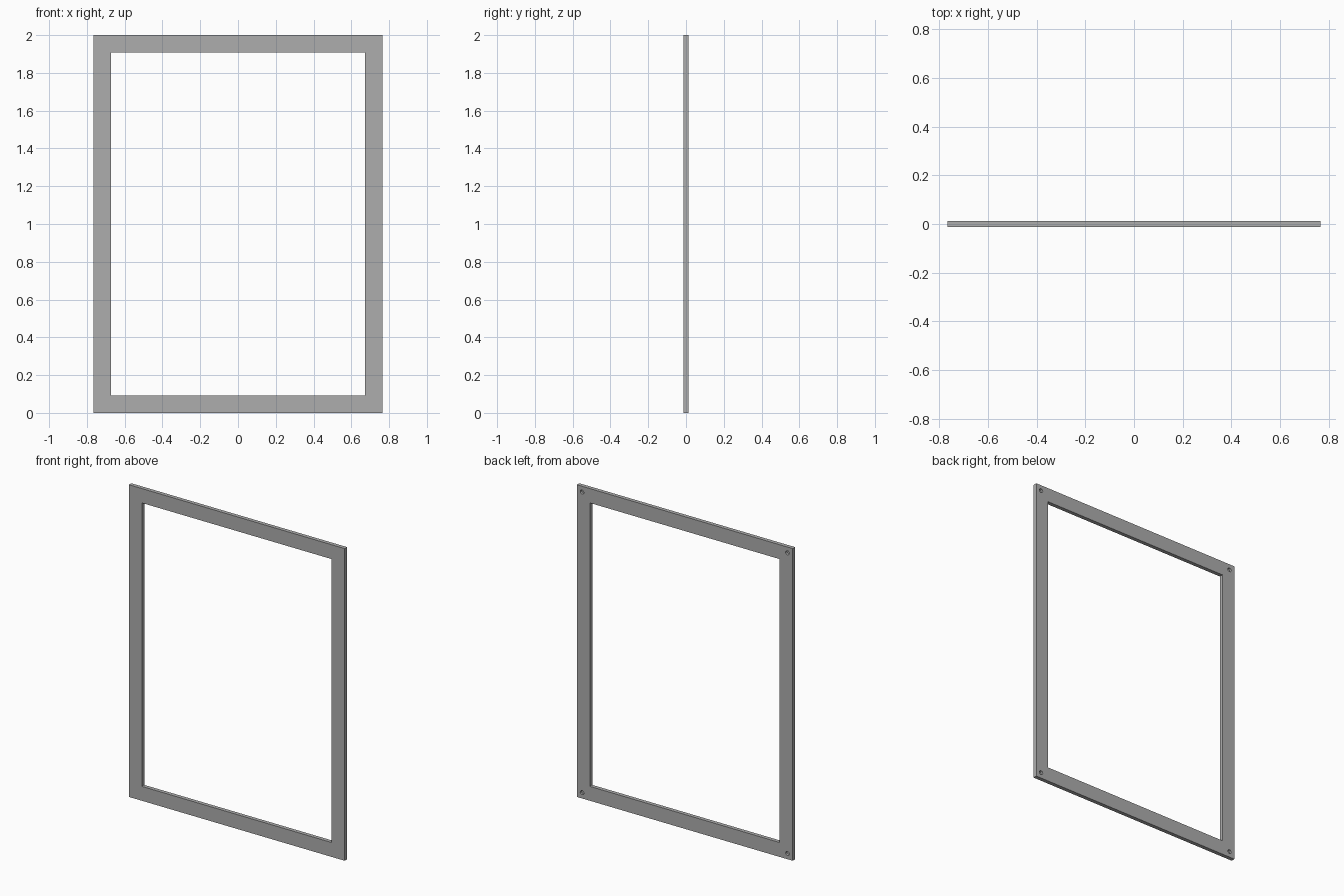
import bpy
from math import pi, radians
from mathutils import Vector

if "Cube" in bpy.data.objects:
    bpy.data.objects.remove(bpy.data.objects["Cube"], do_unlink=True)

WIDTH, HEIGHT, DEPTH = 1.53, 2.0, 0.025
BORDER = 0.092
HOLE_RADIUS, HOLE_DEPTH, HOLE_INSET = 0.013, 0.015, 0.037


def box(name, size):
    bpy.ops.mesh.primitive_cube_add(size=1, location=(0, 0, HEIGHT / 2))
    obj = bpy.context.object
    obj.name = name
    obj.data.transform(obj.matrix_world.Diagonal(Vector((*size, 1))))
    return obj


def cut(target, cutter):
    """Subtract the cutter from the target, then discard the cutter."""
    cutter.hide_render = True
    bpy.context.view_layer.objects.active = target
    mod = target.modifiers.new("cut", "BOOLEAN")
    mod.operation = "DIFFERENCE"
    mod.solver = "EXACT"
    mod.object = cutter
    bpy.ops.object.modifier_apply(modifier=mod.name)
    bpy.data.objects.remove(cutter, do_unlink=True)


# Flat rectangular frame with an open middle
frame = box("frame", (WIDTH, DEPTH, HEIGHT))
cut(frame, box("opening_cutter",
               (WIDTH - 2 * BORDER, DEPTH * 4, HEIGHT - 2 * BORDER)))

# Blind screw holes in the back, one at each corner
for sx in (-1, 1):
    for sz in (-1, 1):
        bpy.ops.mesh.primitive_cylinder_add(
            vertices=24, radius=HOLE_RADIUS, depth=2 * HOLE_DEPTH,
            location=(sx * (WIDTH / 2 - HOLE_INSET), DEPTH / 2,
                      HEIGHT / 2 + sz * (HEIGHT / 2 - HOLE_INSET)),
            rotation=(pi / 2, 0, 0))
        bpy.context.object.name = "hole_cutter"
        cut(frame, bpy.context.object)

# Plain grey finish
grey = bpy.data.materials.new("grey")
grey.use_nodes = True
colour = (0.42, 0.42, 0.42, 1)
grey.diffuse_color = colour
grey.node_tree.nodes["Principled BSDF"].inputs["Base Color"].default_value = colour
frame.data.materials.clear()
frame.data.materials.append(grey)

bpy.ops.object.select_all(action="DESELECT")
frame.select_set(True)
bpy.context.view_layer.objects.active = frame
bpy.ops.object.shade_smooth_by_angle(angle=radians(30))
